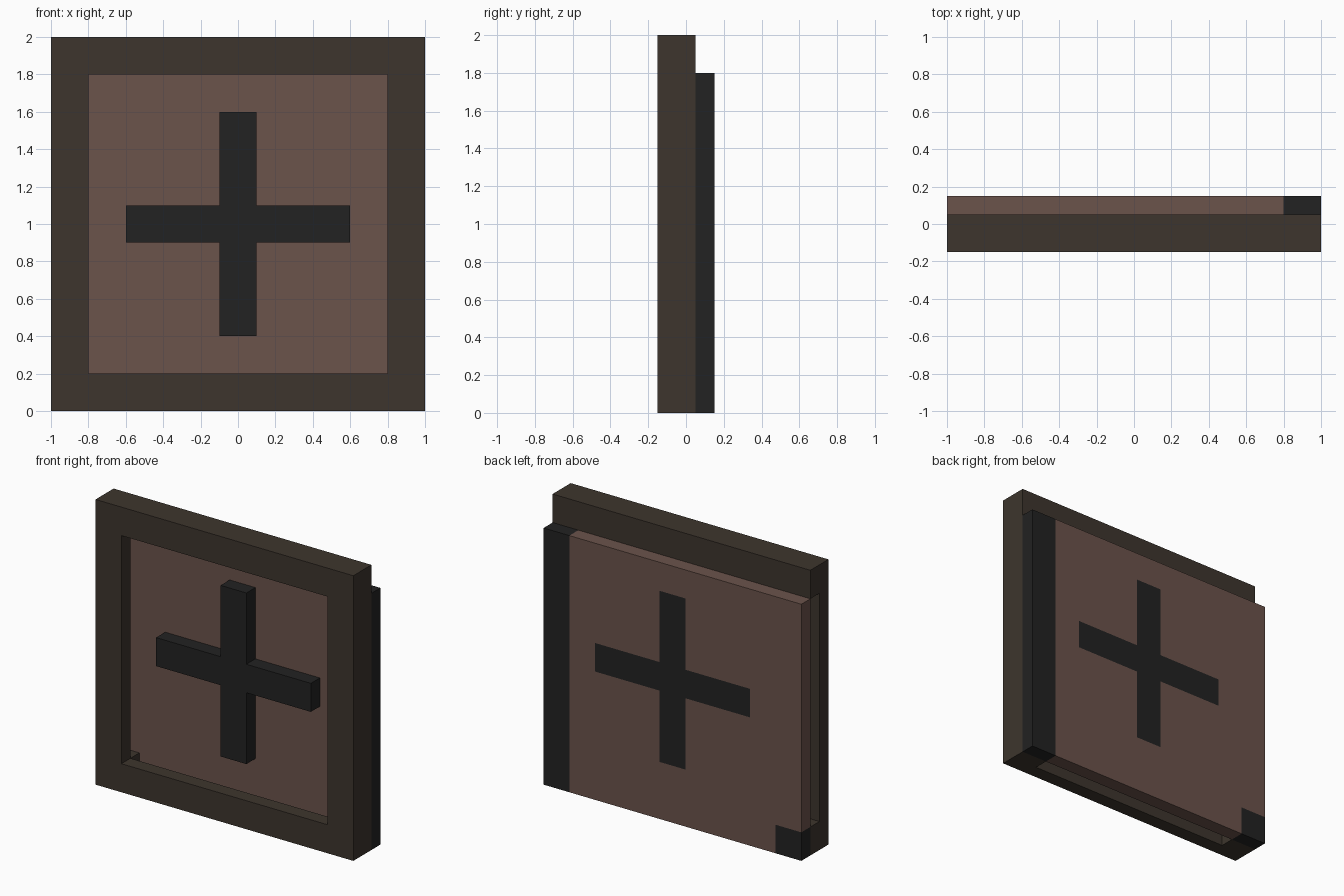
import bpy
import bmesh
from mathutils import Vector

cube = bpy.data.objects.get("Cube")
if cube:
    bpy.data.objects.remove(cube, do_unlink=True)


def make_material(name, rgb):
    # 8-bit display colour to linear
    lin = [((c / 255 + 0.055) / 1.055) ** 2.4 for c in rgb] + [1.0]
    mat = bpy.data.materials.new(name)
    mat.use_nodes = True
    mat.diffuse_color = lin
    mat.node_tree.nodes["Principled BSDF"].inputs["Base Color"].default_value = lin
    return mat


frame_brown = make_material("dark olive brown", (61, 53, 45))
panel_brown = make_material("warm brown", (107, 83, 75))
charcoal = make_material("charcoal", (34, 34, 34))

CELL = 0.2
FRONT, MIDDLE, SEAT, BACK = -0.15, -0.05, 0.05, 0.15


def add_object(name, bm, *mats):
    mesh = bpy.data.meshes.new(name)
    bm.to_mesh(mesh)
    bm.free()
    for mat in mats:
        mesh.materials.append(mat)
    obj = bpy.data.objects.new(name, mesh)
    bpy.context.collection.objects.link(obj)
    return obj


def add_box(name, x, y, z, mat):
    bm = bmesh.new()
    bmesh.ops.create_cube(bm, size=1)
    for v in bm.verts:
        v.co = Vector([(a + b) / 2 + c * (b - a) for c, (a, b) in zip(v.co, (x, y, z))])
    return add_object(name, bm, mat)


# Frame: full-depth top, right side and corner; thin bars leave open slots behind
full, thin = (FRONT, SEAT), (FRONT, MIDDLE)
add_box("frame_top", (-1, 1), full, (1.8, 2), frame_brown)
add_box("frame_left_side", (0.8, 1), full, (0, 1.8), frame_brown)
add_box("frame_right_side", (-1, -0.8), thin, (CELL, 1.8), frame_brown)
add_box("frame_bottom", (-0.8, 0.8), thin, (0, CELL), frame_brown)
add_box("frame_corner", (-1, -0.8), full, (0, CELL), frame_brown)

# Raised cross on the front of the panel
raised = (MIDDLE, SEAT)
add_box("cross_upright", (-0.1, 0.1), raised, (0.4, 1.6), charcoal)
for side, x in (("right", (-0.6, -0.1)), ("left", (0.1, 0.6))):
    add_box("cross_arm_" + side, x, raised, (0.9, 1.1), charcoal)


# Backing panel: a slab cut into half cells, coloured by position
def is_dark(x, z):
    strip = x > 0.8
    corner = x < -0.8 and z < CELL
    upright = abs(x) < 0.1 and abs(z - 1) < 0.6
    arms = abs(x) < 0.6 and abs(z - 1) < 0.1
    return strip or corner or upright or arms


bm = bmesh.new()
bmesh.ops.create_cube(bm, size=1)
for v in bm.verts:
    v.co = Vector((v.co.x * 2, v.co.y * (BACK - SEAT) + (BACK + SEAT) / 2, (v.co.z + 0.5) * 1.8))
cuts = [(Vector((i / 10, 0, 0)), Vector((1, 0, 0))) for i in (-8, -6, -1, 1, 6, 8)]
cuts += [(Vector((0, 0, i / 10)), Vector((0, 0, 1))) for i in (2, 4, 9, 11, 16)]
for point, normal in cuts:
    bmesh.ops.bisect_plane(bm, geom=bm.verts[:] + bm.edges[:] + bm.faces[:],
                           plane_co=point, plane_no=normal)
for face in bm.faces:
    centre = face.calc_center_median()
    face.material_index = int(is_dark(centre.x, centre.z))
add_object("back_panel", bm, panel_brown, charcoal)
